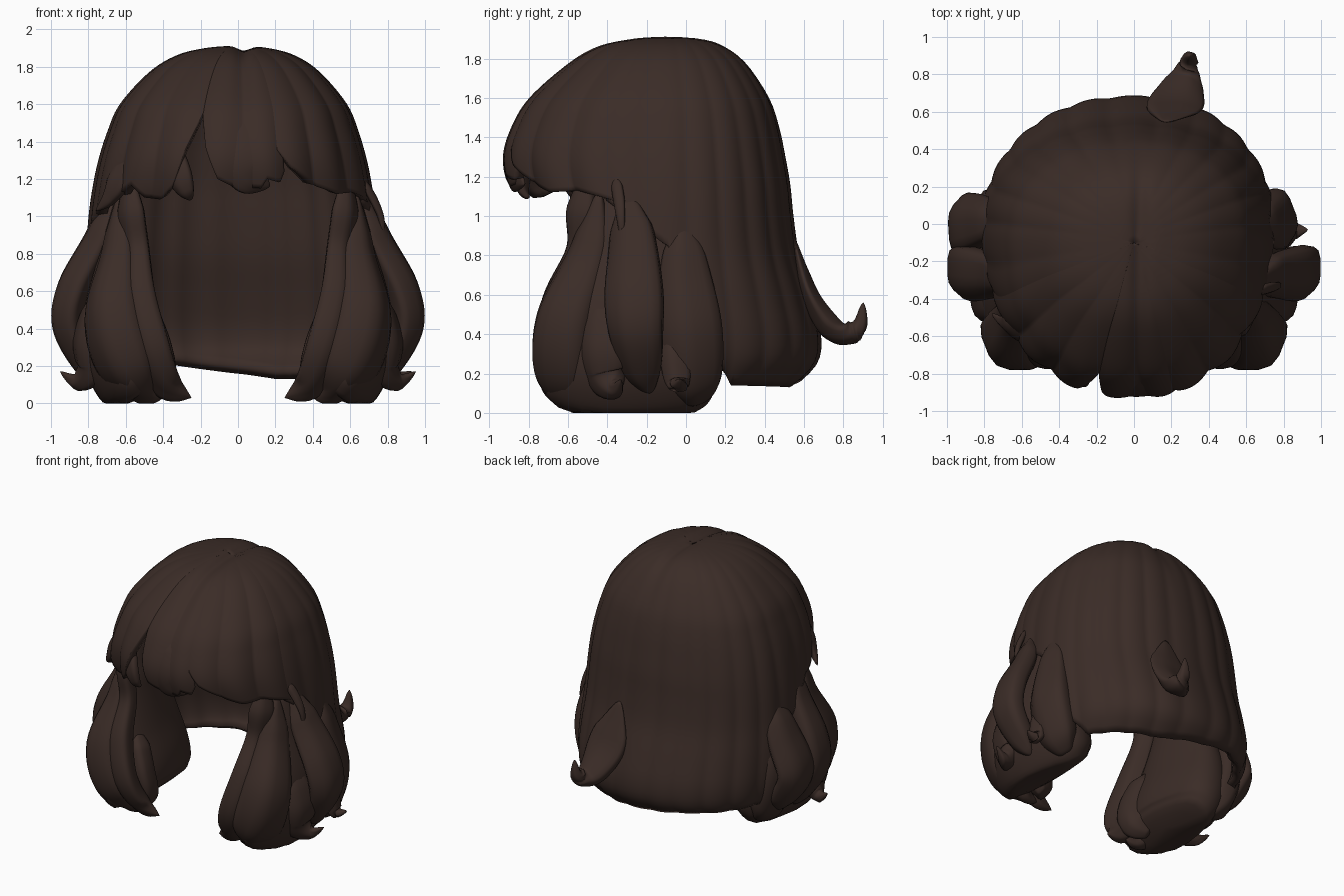
import bpy, bmesh, math
from mathutils import Vector

mat = bpy.data.materials.new("dark_brown_hair")
mat.diffuse_color = (0.043, 0.025, 0.02, 1)
YC = -0.1  # y of the crown

# head profile rows: z, half width, front depth, back depth
ROWS = [(1.915, 0, 0, 0), (1.90, .17, .18, .18), (1.86, .32, .35, .30), (1.77, .46, .50, .41),
        (1.6, .61, .69, .52), (1.45, .675, .78, .57), (1.3, .72, .82, .60), (1.15, .75, .79, .625),
        (1.0, .77, .70, .64), (.8, .785, .66, .67), (.6, .80, .64, .73), (.4, .80, .62, .78),
        (.25, .77, .60, .76), (.12, .69, .58, .63)]


def spline(pts, t):
    """Catmull-Rom through tuples, t in 0..1"""
    n = len(pts) - 1
    f = min(max(t, 0), 1) * n
    i = min(int(f), n - 1)
    f -= i
    p = [pts[min(max(i + k, 0), n)] for k in (-1, 0, 1, 2)]
    return [b + .5 * f * (c - a + f * (2 * a - 5 * b + 4 * c - d + f * (3 * (b - c) + d - a)))
            for a, b, c, d in zip(*p)]


def linear(pts, u):
    for (a, za), (b, zb) in zip(pts, pts[1:]):
        if u <= b:
            return za + (zb - za) * (u - a) / (b - a)
    return pts[-1][1]


def param_of(z):
    """profile parameter at height z"""
    lo, hi = 0, 1
    for _ in range(20):
        m = (lo + hi) / 2
        if spline(ROWS, m)[0] > z:
            lo = m
        else:
            hi = m
    return lo


def finish(name, bm):
    bmesh.ops.remove_doubles(bm, verts=bm.verts, dist=.0005)
    bmesh.ops.recalc_face_normals(bm, faces=bm.faces)
    me = bpy.data.meshes.new(name)
    bm.to_mesh(me)
    bm.free()
    me.materials.append(mat)
    for p in me.polygons:
        p.use_smooth = True
    ob = bpy.data.objects.new(name, me)
    bpy.context.collection.objects.link(ob)
    return ob


def sheet(name, a0, a1, hem, cols, strands, bulge=.012, thick=.06):
    """Combed sheet of hair running from the crown to a shaped hem"""
    bm = bmesh.new()
    rows, grid = 44, []
    for i in range(cols + 1):
        u = i / cols
        th = math.radians(a0 + (a1 - a0) * u)
        c, s = math.cos(th), math.sin(th)
        end = param_of(linear(hem, u))
        col = []
        for j in range(rows + 1):
            k = end * j / rows
            z, w, f, b = spline(ROWS, k)
            g = bulge * (abs(math.sin(math.pi * strands * u)) - .5) * min(1, 2 * k)
            w = w * (1.03 if c < 0 else .95)
            d = f if s < 0 else b
            x = math.copysign(abs(c) ** .9, c) * (w + g)
            y = YC + math.copysign(abs(s) ** .9, s) * (d + g)
            z -= .03 * math.exp(-(x - .03) ** 2 / .002) * max(0, 1 - 2 * k)  # centre parting
            col.append(bm.verts.new((x, y, z)))
        grid.append(col)
    for p, q in zip(grid, grid[1:]):
        for j in range(rows):
            bm.faces.new((p[j], p[j + 1], q[j + 1], q[j]))
    ob = finish(name, bm)
    # make the open sheet face outwards
    if sum(p.normal.dot(p.center - Vector((0, YC, .9))) for p in ob.data.polygons) < 0:
        ob.data.flip_normals()
    m = ob.modifiers.new("thickness", 'SOLIDIFY')
    m.thickness, m.offset = thick, -1
    return ob


def lock(name, pts, side=1, outward=None, ridges=.05):
    """Tapered lock with rounded ends; points are x, y, z, half width, half thickness"""
    bm = bmesh.new()
    steps, sides, rings = 40, 20, []
    P = [spline(pts, i / steps) for i in range(steps + 1)]
    for i, p in enumerate(P):
        t = i / steps
        cap = min(1, t / .16 + .02) ** .6 * min(1, (1 - t) / .06 + .02) ** .5
        o = Vector(p[:3])
        T = (Vector(P[min(i + 1, steps)][:3]) - Vector(P[max(i - 1, 0)][:3])).normalized()
        N = Vector(outward) if outward else Vector((o.x, o.y - YC, 0))
        N = (N - T * N.dot(T)).normalized()
        B = T.cross(N)
        ring = []
        for k in range(sides):
            a = 2 * math.pi * k / sides
            r = cap * (1 + ridges * math.cos(5 * a))
            v = o + B * max(p[3], .004) * r * math.cos(a) + N * max(p[4], .004) * r * math.sin(a)
            ring.append(bm.verts.new((v.x * side, v.y, max(v.z, 0))))
        rings.append(ring)
    for p, q in zip(rings, rings[1:]):
        for k in range(sides):
            n = (k + 1) % sides
            bm.faces.new((p[k], p[n], q[n], q[k]))
    bm.faces.new(rings[0])
    bm.faces.new(rings[-1])
    return finish(name, bm)


# back and sides of the hair
sheet("back_hair", -22, 202, [(0, 1.08), (.1, .85), (.16, .3), (.22, .14), (.43, .13), (.62, .21),
                              (.85, .24), (.9, .8), (1, 1.08)], 140, 15)
# three fringe sections
sheet("fringe_left", 194, 256, [(0, 1.0), (.12, 1.04), (.3, 1.1), (.5, 1.17), (.62, 1.1), (.76, 1.09),
                                (.84, 1.16), (.9, 1.36), (1, 1.57)], 60, 3, .03)
sheet("fringe_centre", 255, 289, [(0, 1.57), (.1, 1.36), (.25, 1.2), (.4, 1.16), (.68, 1.15), (.75, 1.2),
                                  (.92, 1.18), (1, 1.24)], 40, 2, .03)
sheet("fringe_right", 282, 346, [(0, 1.42), (.15, 1.26), (.35, 1.16), (.5, 1.12), (.7, 1.13), (.85, 1.1),
                                 (1, 1.06)], 60, 3, .03)
# curled fringe tips
lock("fringe_tip_left", [(-.36, -.74, 1.45, .03, .02), (-.32, -.82, 1.25, .07, .035),
                         (-.28, -.83, 1.14, .05, .03), (-.25, -.8, 1.09, .01, .01)])
lock("fringe_tip_centre", [(.03, -.82, 1.52, .08, .02), (.04, -.885, 1.34, .13, .03),
                           (.07, -.88, 1.22, .11, .03), (.17, -.82, 1.16, .01, .01)])
lock("fringe_tip_temple", [(-.58, -.46, 1.4, .05, .03), (-.63, -.55, 1.22, .09, .04),
                           (-.69, -.53, 1.1, .05, .03), (-.76, -.48, 1.03, .005, .005)])
lock("temple_wisp", [(.66, -.36, 1.2, .03, .02), (.73, -.34, 1.08, .03, .02),
                     (.77, -.33, .97, .02, .015), (.77, -.32, .83, .005, .005)])

# side bunches, mirrored left and right
for s, tag in ((1, "right"), (-1, "left")):
    lock("side_mass_" + tag, [(.62, -.32, 1.15, .2, .06), (.63, -.28, .85, .28, .1),
                              (.64, -.28, .52, .4, .18), (.61, -.28, .28, .45, .22),
                              (.57, -.28, .12, .44, .2), (.52, -.28, .03, .36, .14)], s, (1, 0, 0), .03)
    lock("front_lock_" + tag, [(.58, -.5, 1.22, .08, .05), (.57, -.53, 1.02, .09, .06),
                               (.54, -.54, .82, .08, .06), (.53, -.64, .56, .11, .08),
                               (.47, -.68, .3, .12, .08), (.38, -.61, .1, .09, .06),
                               (.25, -.58, .03, .01, .01)], s)
    lock("bulb_lock_" + tag, [(.63, -.44, 1.12, .06, .05), (.64, -.49, .82, .11, .08),
                              (.66, -.6, .48, .17, .15), (.6, -.62, .22, .17, .14),
                              (.5, -.58, .07, .09, .06), (.4, -.56, .03, .01, .01)], s)
    lock("outer_lock_" + tag, [(.66, -.3, 1.12, .08, .05), (.75, -.27, .88, .12, .07),
                               (.88, -.26, .62, .15, .085), (.91, -.25, .42, .14, .085),
                               (.82, -.22, .22, .1, .07), (.76, -.18, .1, .02, .02)], s)
    lock("lower_flick_" + tag, [(.7, -.42, .65, .1, .07), (.79, -.42, .35, .13, .08),
                                (.78, -.4, .19, .11, .08), (.86, -.36, .12, .05, .04),
                                (.95, -.33, .17, .005, .005)], s)
    lock("lower_curl_" + tag, [(.54, -.45, .55, .1, .08), (.46, -.5, .3, .13, .09),
                               (.43, -.48, .13, .11, .08), (.5, -.42, .06, .04, .03)], s)
    lock("rear_lock_" + tag, [(.68, -.02, 1.0, .06, .04), (.74, 0, .7, .13, .07),
                              (.77, .03, .42, .16, .1), (.71, .04, .17, .14, .1),
                              (.63, .04, .05, .05, .04)], s)

# extra bulge on the left, small flick on the right
lock("rear_bulge_left", [(-.7, .02, 1.0, .07, .05), (-.82, .01, .7, .14, .08),
                         (-.91, 0, .45, .16, .085), (-.83, .02, .25, .12, .07), (-.74, .02, .12, .01, .01)])
lock("rear_flick_right", [(.72, -.06, .5, .08, .05), (.8, -.05, .3, .08, .05),
                          (.84, -.04, .15, .06, .04), (.93, -.03, .17, .005, .005)])
# upturned flick at the back
lock("back_flick", [(.17, .545, .9, .08, .02), (.21, .625, .62, .15, .04), (.25, .72, .45, .12, .06),
                    (.28, .8, .4, .08, .05), (.295, .88, .44, .045, .04), (.3, .9, .56, .01, .01)],
     outward=(0, 1, .6))
